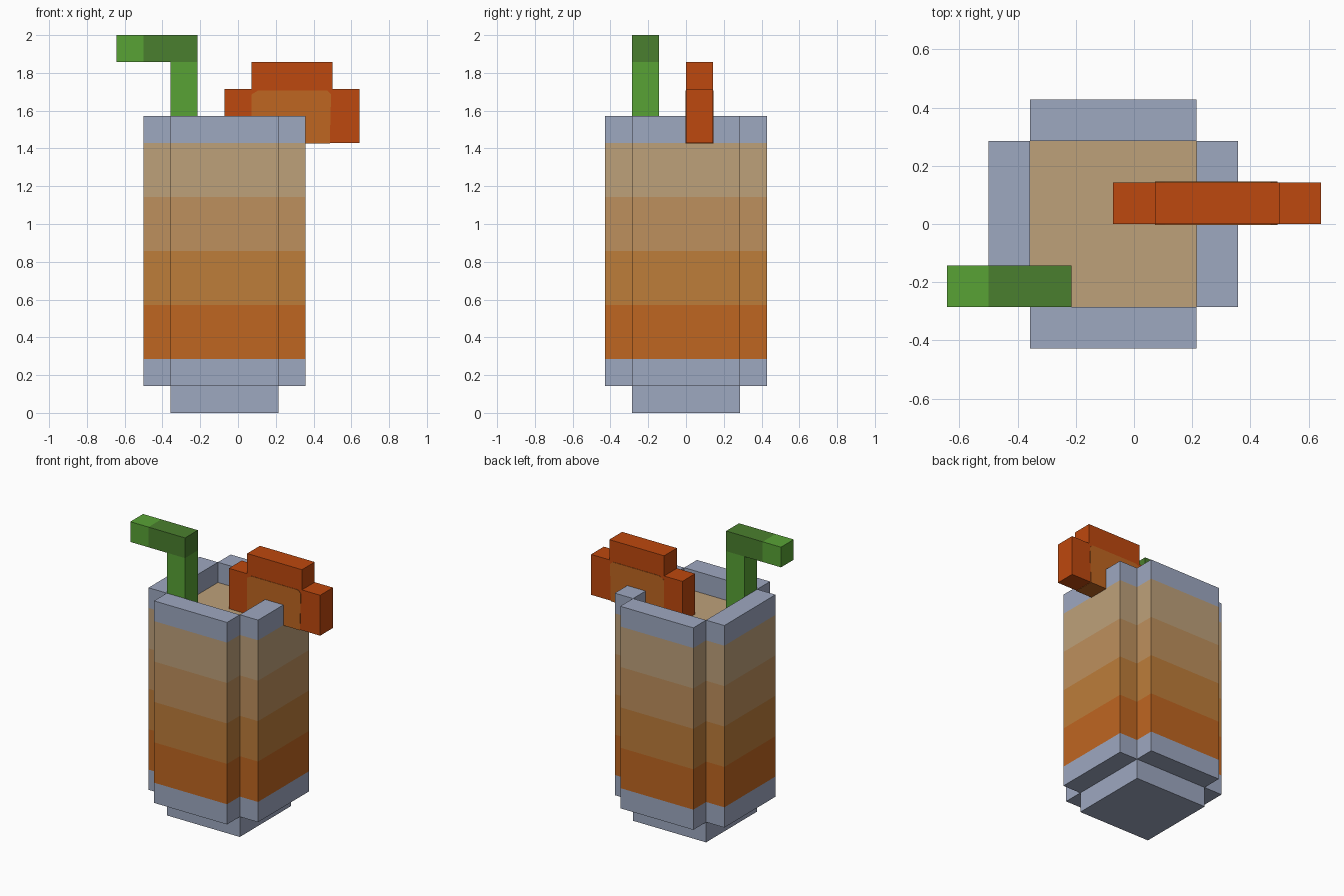
import bpy, bmesh
from math import cos, sin, pi

U = 2 / 14  # size of one block

if "Cube" in bpy.data.objects:
    bpy.data.objects.remove(bpy.data.objects["Cube"], do_unlink=True)


def linear(c):
    c /= 255
    return c / 12.92 if c <= 0.04045 else ((c + 0.055) / 1.055) ** 2.4


def material(name, r, g, b):
    m = bpy.data.materials.new(name)
    m.use_nodes = True
    colour = (linear(r), linear(g), linear(b), 1)
    m.diffuse_color = colour
    m.node_tree.nodes["Principled BSDF"].inputs["Base Color"].default_value = colour
    return m


glass = material("pale blue glass", 158, 168, 192)
amber = material("deep orange", 191, 102, 33)
ochre = material("ochre", 189, 125, 58)
honey = material("honey", 190, 144, 93)
cream = material("pale tan", 190, 161, 122)
light_green = material("light green", 88, 162, 53)
dark_green = material("dark green", 74, 127, 46)
rind_red = material("red orange", 190, 72, 14)


def finish(name, bm, mats):
    me = bpy.data.meshes.new(name)
    bm.to_mesh(me)
    bm.free()
    for m in mats:
        me.materials.append(m)
    ob = bpy.data.objects.new(name, me)
    bpy.context.collection.objects.link(ob)
    return ob


def prism(name, outline, y0, y1, mat):
    """Extrude an x-z outline along y; all sizes in blocks."""
    bm = bmesh.new()
    face = bm.faces.new([bm.verts.new((x * U, y0 * U, z * U)) for x, z in outline])
    new = bmesh.ops.extrude_face_region(bm, geom=[face])["geom"]
    moved = [v for v in new if isinstance(v, bmesh.types.BMVert)]
    bmesh.ops.translate(bm, verts=moved, vec=(0, (y1 - y0) * U, 0))
    bmesh.ops.recalc_face_normals(bm, faces=bm.faces)
    return finish(name, bm, [mat])


def rect(x0, x1, z0, z1):
    return [(x0, z0), (x1, z0), (x1, z1), (x0, z1)]


# Tumbler: plus-shaped walls in coloured bands, foot, rim and drink surface
bm = bmesh.new()
plus = []
for k in range(4):
    c, s = round(cos(k * pi / 2)), round(sin(k * pi / 2))
    plus += [(x * c - y * s, x * s + y * c) for x, y in ((2, -2), (3, -2), (3, 2))]


def ring(points, z):
    return [bm.verts.new(((x - 0.5) * U, y * U, z * U)) for x, y in points]


def walls(low, high, mat, inward=False):
    n = len(low)
    for i in range(n):
        j = (i + 1) % n
        quad = [low[i], low[j], high[j], high[i]]
        bm.faces.new(quad[::-1] if inward else quad).material_index = mat


levels = [1, 2, 4, 6, 8, 10, 11]
bands = [0, 1, 2, 3, 4, 0]
rings = [ring(plus, z) for z in levels]
for low, high, mat in zip(rings, rings[1:], bands):
    walls(low, high, mat)

bottom, top = rings[0], rings[-1]
for k in range(4):  # rim tops and undersides of the four panels
    ids = [(3 * k + i) % 12 for i in range(4)]
    bm.faces.new([top[i] for i in ids])
    bm.faces.new([bottom[i] for i in reversed(ids)])

foot = ring(plus[::3], 0)
walls(foot, bottom[::3], 0)
bm.faces.new(foot[::-1])

surface = ring(plus[::3], 10)
walls(surface, top[::3], 0, inward=True)
bm.faces.new(surface).material_index = 4
finish("tumbler", bm, [glass, amber, ochre, honey, cream])

# Bent straw
prism("straw_stem", rect(-2.5, -1.5, 10, 13), -2, -1, light_green)
prism("straw_bend", rect(-3.5, -1.5, 13, 14), -2, -1, dark_green)
prism("straw_tip", rect(-4.5, -3.5, 13, 14), -2, -1, light_green)

# Fruit slice hooked over the rim: stepped rind with a flesh inlay
rind = [(-0.5, 10), (4.5, 10), (4.5, 12), (3.5, 12), (3.5, 13),
        (0.5, 13), (0.5, 12), (-0.5, 12)]
prism("fruit_rind", rind, 0, 1, rind_red)
flesh = [(0.5, 9.98), (3.4, 9.98), (3.45, 11.8), (3.3, 11.95), (0.75, 11.95), (0.5, 11.8)]
prism("fruit_flesh", flesh, -0.02, 1.02, amber)
